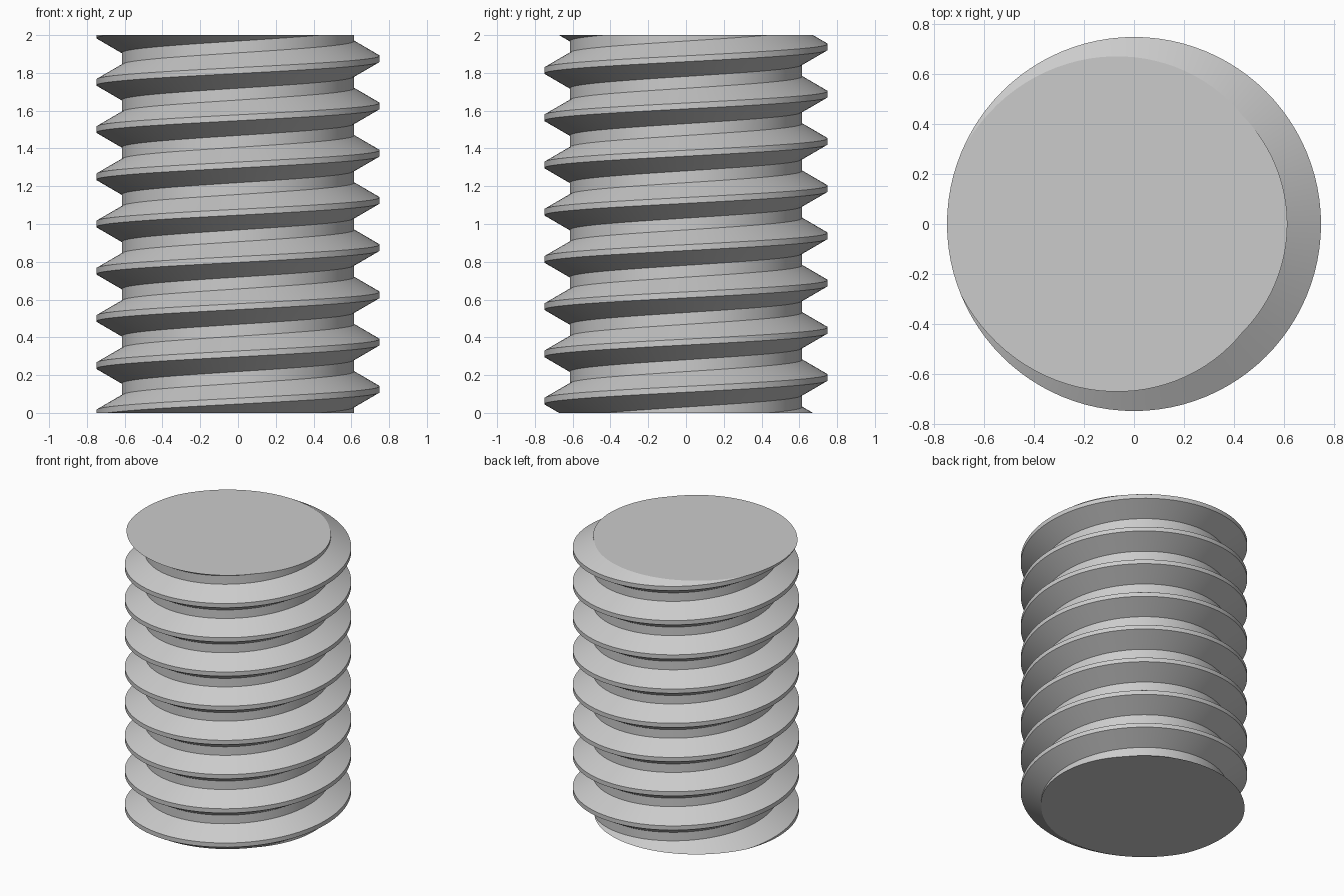
import bpy, bmesh
from math import cos, sin, pi, radians

cube = bpy.data.objects.get("Cube")
if cube:
    bpy.data.objects.remove(cube)

PITCH = 0.25
MAJOR = 0.75
MINOR = 0.615
HEIGHT = 2.0
SEGMENTS = 96

# One pitch of the thread: radius and height relative to the crest centre
crest, root = PITCH / 16, PITCH / 8
profile = [(MAJOR, -crest), (MAJOR, crest),
           (MINOR, PITCH / 2 - root), (MINOR, PITCH / 2 + root)]

# Sweep the profile along a right-handed helix, overshooting both ends
bm = bmesh.new()
turns = int(HEIGHT / PITCH) + 4
columns = []
for j in range(turns * SEGMENTS + 1):
    turn = j / SEGMENTS
    a = pi + 2 * pi * turn
    lift = PITCH * (turn - 2)
    columns.append([bm.verts.new((r * cos(a), r * sin(a), z + lift)) for r, z in profile])

for j in range((turns - 1) * SEGMENTS):
    # The profile closes onto the start of the next turn
    left = columns[j] + [columns[j + SEGMENTS][0]]
    right = columns[j + 1] + [columns[j + SEGMENTS + 1][0]]
    for k in range(len(profile)):
        bm.faces.new((left[k], right[k], right[k + 1], left[k + 1]))
bmesh.ops.delete(bm, geom=[v for v in bm.verts if not v.link_faces], context='VERTS')

# Cut both ends flat and cap them
for z, direction in ((0, -1), (HEIGHT, 1)):
    bmesh.ops.bisect_plane(bm, geom=bm.verts[:] + bm.edges[:] + bm.faces[:], dist=1e-5,
                           plane_co=(0, 0, z), plane_no=(0, 0, direction), clear_outer=True)
bmesh.ops.remove_doubles(bm, verts=bm.verts, dist=1e-4)
bmesh.ops.holes_fill(bm, edges=[e for e in bm.edges if e.is_boundary], sides=0)
bmesh.ops.recalc_face_normals(bm, faces=bm.faces)

mesh = bpy.data.meshes.new("threaded_rod")
bm.to_mesh(mesh)
bm.free()
rod = bpy.data.objects.new("threaded_rod", mesh)
bpy.context.collection.objects.link(rod)

# Plain grey metal
grey = bpy.data.materials.new("light_grey")
grey.use_nodes = True
colour = (0.6, 0.6, 0.6, 1)
grey.diffuse_color = colour
grey.node_tree.nodes["Principled BSDF"].inputs["Base Color"].default_value = colour
mesh.materials.append(grey)

# Smooth around the helix, sharp along the thread edges
bpy.ops.object.select_all(action='DESELECT')
rod.select_set(True)
bpy.context.view_layer.objects.active = rod
bpy.ops.object.shade_smooth_by_angle(angle=radians(30))
